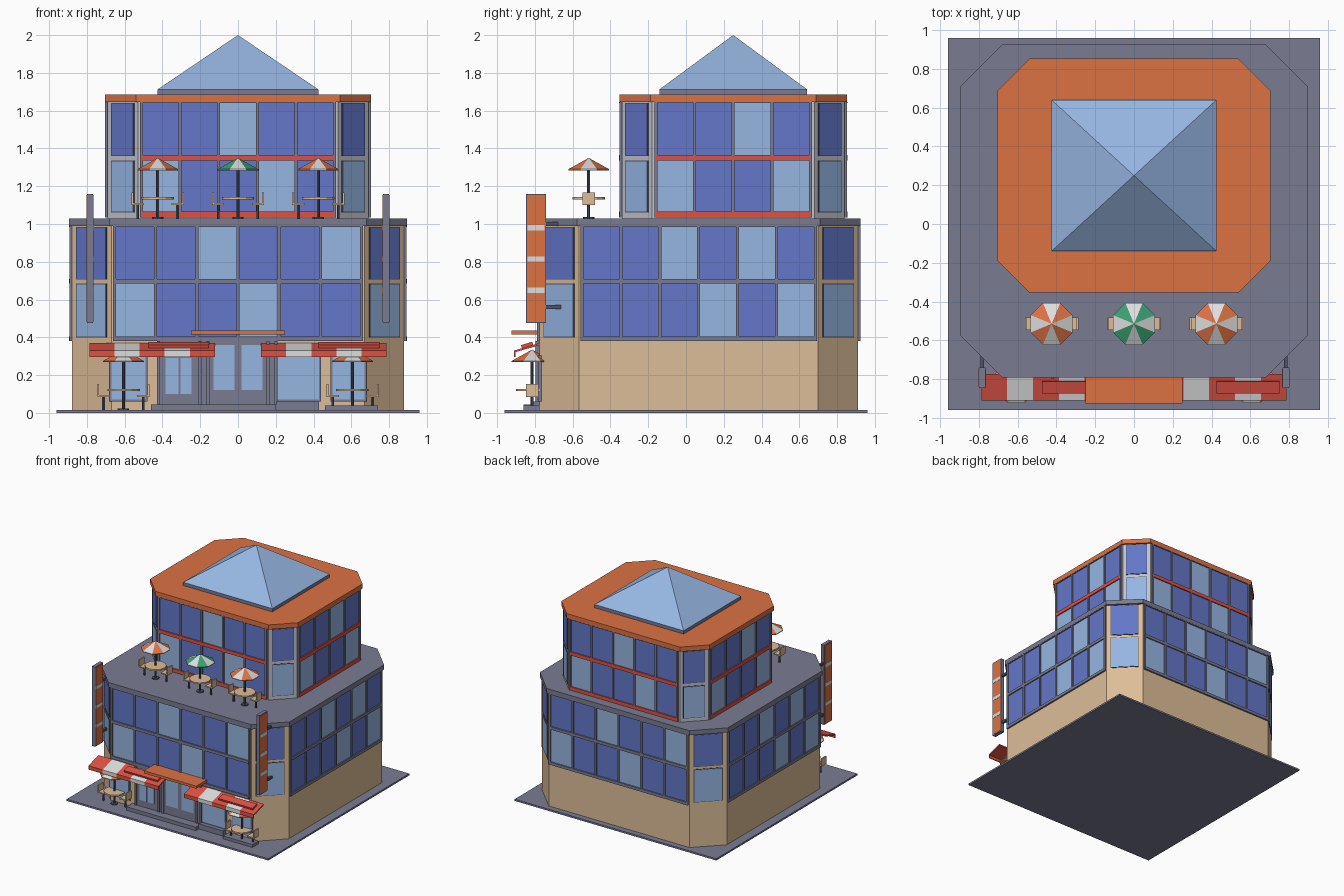
import bpy, bmesh
from math import pi, cos, sin, atan2
from mathutils import Matrix, Vector

if "Cube" in bpy.data.objects:
    bpy.data.objects.remove(bpy.data.objects["Cube"])

# ---- materials (sRGB bytes converted to linear) ----
PALETTE = {
    "tan": (222, 190, 152), "grey": (122, 124, 146), "dark_grey": (78, 84, 104),
    "blue_glass": (99, 119, 200), "light_glass": (150, 182, 226),
    "orange": (220, 114, 68), "red": (222, 82, 68), "white": (222, 222, 222),
    "green": (58, 160, 114), "light_grey": (194, 196, 206)}


def linear(v):
    v /= 255
    return v / 12.92 if v < 0.04 else ((v + 0.055) / 1.055) ** 2.4


MATS = {}
for key, rgb in PALETTE.items():
    m = bpy.data.materials.new(key)
    m.use_nodes = True
    col = [linear(c) for c in rgb] + [1]
    m.diffuse_color = col
    m.node_tree.nodes["Principled BSDF"].inputs["Base Color"].default_value = col
    MATS[key] = m
KEYS = list(MATS)


# ---- helpers ----
class Part:
    """Collects solids of several colours into one named object."""

    def __init__(self, name, frame=Matrix()):
        self.name, self.frame, self.bm = name, frame, bmesh.new()

    def box(self, mat, x0, x1, y0, y1, z0, z1, tilt=0.0):
        mid = Vector((x0 + x1, y0 + y1, z0 + z1)) / 2
        m = (self.frame @ Matrix.Translation(mid) @ Matrix.Rotation(tilt, 4, 'X')
             @ Matrix.Diagonal((x1 - x0, y1 - y0, z1 - z0, 1)))
        self.paint(bmesh.ops.create_cube(self.bm, size=1, matrix=m)["verts"], mat)

    def cone(self, mat, r0, r1, z0, z1, sides=8, x=0.0):
        m = self.frame @ Matrix.Translation((x, 0, (z0 + z1) / 2))
        self.paint(bmesh.ops.create_cone(
            self.bm, cap_ends=True, segments=sides, radius1=r0, radius2=r1,
            depth=z1 - z0, matrix=m)["verts"], mat)

    def prism(self, mat, points, along):
        rings = [[self.bm.verts.new(self.frame @ (Vector(p) + d)) for p in points]
                 for d in (Vector(), Vector(along))]
        n = len(points)
        self.bm.faces.new(rings[0])
        self.bm.faces.new(rings[1])
        for i in range(n):
            j = (i + 1) % n
            self.bm.faces.new((rings[0][i], rings[0][j], rings[1][j], rings[1][i]))
        self.paint(rings[0] + rings[1], mat)

    def paint(self, verts, mat):
        for f in {f for v in verts for f in v.link_faces}:
            f.material_index = KEYS.index(mat)

    def done(self):
        bmesh.ops.recalc_face_normals(self.bm, faces=self.bm.faces)
        used = sorted({f.material_index for f in self.bm.faces})
        for f in self.bm.faces:
            f.material_index = used.index(f.material_index)
        me = bpy.data.meshes.new(self.name)
        self.bm.to_mesh(me)
        self.bm.free()
        for i in used:
            me.materials.append(MATS[KEYS[i]])
        ob = bpy.data.objects.new(self.name, me)
        bpy.context.collection.objects.link(ob)


def octagon(name, mat, hx, hy, cy, cut, z0, z1):
    pts = []
    for sx, sy in ((1, 1), (-1, 1), (-1, -1), (1, -1)):
        pair = [(sx * hx, cy + sy * (hy - cut), z0), (sx * (hx - cut), cy + sy * hy, z0)]
        pts += pair if sx == sy else pair[::-1]
    p = Part(name)
    p.prism(mat, pts, (0, 0, z1 - z0))
    p.done()


def wall_frame(x, y, angle):
    # local x runs right along the wall, local -y points outward
    return Matrix.Translation((x, y, 0)) @ Matrix.Rotation(angle, 4, 'Z')


GLASS = {"D": "blue_glass", "L": "light_glass"}


def curtain_wall(name, frame, half, rows, base, top, band):
    p = Part(name, frame)
    n = len(rows[0][2])
    step = 2 * half / n
    for z0, z1, pattern in rows:
        for i, c in enumerate(pattern):
            p.box(GLASS[c], -half + i * step, -half + (i + 1) * step, -0.004, 0.01, z0, z1)
    for i in range(n + 1):
        x = -half + i * step
        p.box("grey", x - 0.008, x + 0.008, -0.013, 0.01, base, top)
    edges = [base] + [z for r in rows for z in r[:2]] + [top]
    for z0, z1 in zip(edges[::2], edges[1::2]):
        if z1 - z0 > 0.005:
            colour = "grey" if z1 == top else band
            p.box(colour, -half, half, -0.014, 0.01, z0, z1)
    p.done()


def storey(name, hx, hy, cy, cut, margin, rows, base, top, band, win):
    walls = (("front", 0, -hy, 0, hx, 0), ("right", hx, 0, pi / 2, hy, 1),
             ("back", 0, hy, pi, hx, 0), ("left", -hx, 0, -pi / 2, hy, 1))
    for side, x, y, a, h, k in walls:
        curtain_wall(f"{name}_{side}_windows", wall_frame(x, cy + y, a), h - cut - margin,
                     [(z0, z1, pats[k]) for z0, z1, pats in rows], base, top, band)
    for i, (sx, sy) in enumerate(((1, -1), (1, 1), (-1, 1), (-1, -1))):
        f = wall_frame(sx * (hx - cut / 2), cy + sy * (hy - cut / 2), pi / 4 + i * pi / 2)
        p = Part(f"{name}_corner_window_{i + 1}", f)
        for (z0, z1, _), colour in zip(rows, ("light_glass", "blue_glass")):
            p.box("dark_grey", -win - 0.005, win + 0.005, -0.003, 0.01, z0 - 0.005, z1)
            p.box(colour, -win, win, -0.006, 0.01, z0, z1 - 0.005)
        p.done()


# ---- building shell ----
p = Part("ground_slab")
p.box("grey", -0.96, 0.96, -0.96, 0.96, 0, 0.015)
p.done()
octagon("lower_walls", "tan", 0.88, 0.843, 0.067, 0.21, 0.015, 0.99)
octagon("terrace_slab", "grey", 0.895, 0.858, 0.067, 0.215, 0.99, 1.03)
octagon("upper_walls", "light_grey", 0.69, 0.59, 0.25, 0.16, 1.03, 1.645)
octagon("roof_slab", "orange", 0.705, 0.603, 0.25, 0.165, 1.645, 1.685)
storey("lower", 0.88, 0.843, 0.067, 0.21, 0.015,
       [(0.405, 0.685, ("LDDLDD", "DDDLDL")), (0.71, 0.985, ("DDLDDL", "DDLDLD"))],
       0.38, 0.99, "grey", 0.11)
storey("upper", 0.69, 0.59, 0.25, 0.16, 0.02,
       [(1.065, 1.335, ("LDDLD", "LDDL")), (1.365, 1.64, ("DDLDD", "DDLD"))],
       1.035, 1.645, "red", 0.082)

# ---- pyramid skylight ----
p = Part("skylight")
p.box("grey", -0.425, 0.425, -0.14, 0.64, 1.685, 1.713)
ring = [p.bm.verts.new((x, 0.25 + y, 1.713)) for x, y in
        ((-0.425, -0.39), (0.425, -0.39), (0.425, 0.39), (-0.425, 0.39))]
apex = p.bm.verts.new((0, 0.25, 2))
p.bm.faces.new(ring)
for i in range(4):
    p.bm.faces.new((ring[i], ring[(i + 1) % 4], apex))
p.paint([apex], "light_glass")
p.done()

# ---- shop front ----
WALL = -0.776
p = Part("entrance")
p.box("grey", -0.42, 0.2, WALL - 0.012, WALL + 0.01, 0.015, 0.38)
for x0, x1, z0, z1 in ((-0.385, -0.315, 0.1, 0.29), (-0.305, -0.245, 0.1, 0.29),
                       (-0.13, -0.018, 0.12, 0.36), (0.018, 0.13, 0.12, 0.36)):
    p.box("light_glass", x0, x1, WALL - 0.017, WALL, z0, z1)
for x in (-0.42, -0.2, -0.16, 0.16, 0.2):
    p.box("grey", x - 0.008, x + 0.008, WALL - 0.022, WALL, 0.015, 0.38)
p.done()
for name, x0, x1 in (("left_shop_window", 0.5, 0.67), ("middle_shop_window", 0.2, 0.43),
                     ("right_shop_window", -0.67, -0.49)):
    p = Part(name)
    p.box("grey", x0 - 0.01, x1 + 0.01, WALL - 0.008, WALL + 0.01, 0.06, 0.305)
    p.box("light_glass", x0, x1, WALL - 0.012, WALL, 0.07, 0.295)
    p.done()
p = Part("steps")
p.box("grey", -0.46, 0.2, -0.86, WALL, 0.015, 0.045)
p.box("grey", 0.2, 0.43, -0.82, WALL, 0.015, 0.06)
p.box("grey", 0.46, 0.74, -0.86, WALL, 0.015, 0.04)
p.done()
p = Part("door_canopy")
p.box("orange", -0.25, 0.25, -0.925, -0.77, 0.415, 0.437)
p.done()

# ---- striped awnings with a raised panel ----
PROFILE = ((-0.775, 0.37), (-0.91, 0.33), (-0.91, 0.297), (-0.903, 0.297),
           (-0.903, 0.322), (-0.775, 0.358))
for name, start, px0, px1 in (("right_awning", -0.787, -0.475, -0.155),
                              ("left_awning", 0.122, 0.425, 0.75)):
    p = Part(name)
    w = 0.133
    for i in range(5):
        p.prism("white" if i % 2 else "red",
                [(start + i * w, y, z) for y, z in PROFILE], (w, 0, 0))
    p.box("red", px0, px1, -0.872, -0.81, 0.35, 0.368, atan2(0.04, 0.135))
    p.done()

# ---- blade signs ----
for name, x in (("right_sign", -0.783), ("left_sign", 0.783)):
    p = Part(name)
    p.box("grey", x - 0.016, x + 0.016, -0.847, -0.74, 0.475, 1.16)
    p.box("orange", x - 0.018, x + 0.018, -0.842, -0.745, 0.482, 1.153)
    for z in (0.65, 0.815, 0.98):
        p.box("white", x - 0.02, x + 0.02, -0.838, -0.749, z - 0.014, z + 0.014)
    for z in (0.56, 1.0):
        p.box("dark_grey", x - 0.01, x + 0.01, -0.742, -0.66, z - 0.01, z + 0.01)
    p.done()


# ---- cafe tables ----
def cafe_set(name, x, y, z, colour, top):
    p = Part(name, Matrix.Translation((x, y, z)))
    p.cone("dark_grey", 0.008, 0.008, 0, top - 0.01)
    p.cone("dark_grey", 0.03, 0.03, 0, 0.008)
    p.cone("tan", 0.085, 0.085, 0.1, 0.112, 12)
    for s in (-1, 1):
        p.cone("dark_grey", 0.008, 0.008, 0, 0.07, 6, s * 0.105)
        p.box("tan", s * 0.105 - 0.032, s * 0.105 + 0.032, -0.033, 0.033, 0.07, 0.08)
        p.box("tan", s * 0.133 - 0.005, s * 0.133 + 0.005, -0.033, 0.033, 0.07, 0.137)
    # eight-sided umbrella in alternating colours
    tip = Vector((0, 0, top))
    rim = [Vector((0.117 * cos(a), 0.117 * sin(a), top - 0.06))
           for a in [pi / 8 + i * pi / 4 for i in range(8)]]
    for i in range(8):
        p.prism("white" if i % 2 else colour, [tip, rim[i], rim[(i + 1) % 8]], (0, 0, -0.006))
    p.done()


for name, x, colour in (("right", -0.425, "orange"), ("middle", 0, "green"),
                        ("left", 0.425, "orange")):
    cafe_set(f"terrace_table_{name}", x, -0.515, 1.03, colour, 0.32)
for name, x in (("right", -0.607), ("left", 0.607)):
    cafe_set(f"street_table_{name}", x, -0.815, 0.015, "orange", 0.32)
